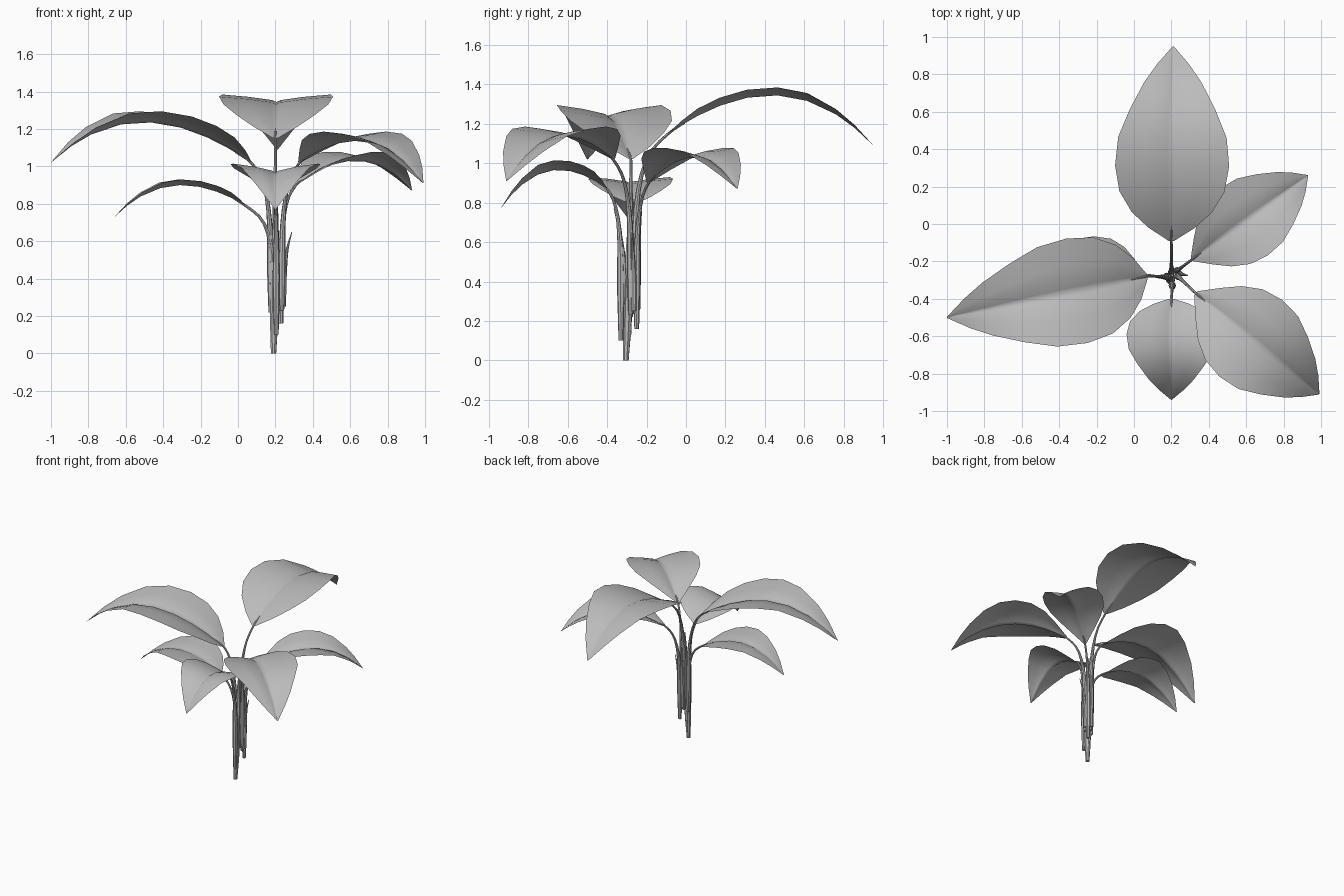
import bpy, bmesh
from mathutils import Vector

cube = bpy.data.objects.get("Cube")
if cube:
    bpy.data.objects.remove(cube, do_unlink=True)

# One plain grey for the whole plant
grey = bpy.data.materials.new("plant_grey")
grey.use_nodes = True
colour = (0.5, 0.5, 0.5, 1)
grey.diffuse_color = colour
grey.node_tree.nodes["Principled BSDF"].inputs["Base Color"].default_value = colour


def along(points, t):
    """Catmull-Rom point on a path, t from 0 to 1."""
    ends = [points[0] * 2 - points[1]] + points + [points[-1] * 2 - points[-2]]
    place = t * (len(points) - 1)
    i = min(int(place), len(points) - 2)
    f = place - i
    a, b, c, d = ends[i:i + 4]
    return (b * 2 + (c - a) * f + (a * 2 - b * 5 + c * 4 - d) * f ** 2
            + (b * 3 - a - c * 3 + d) * f ** 3) / 2


# Blade outline: position along the rib and share of the half width
OUTLINE = [(0, .05), (.05, .4), (.12, .7), (.22, .92), (.35, 1),
           (.5, .95), (.65, .75), (.8, .5), (.9, .28), (1, .01)]
# Blade section: share of the half width and share of the edge lift
HALF = [(.08, .25), (.5, .68), (1, 1)]
SECTION = [(-across, up) for across, up in reversed(HALF)] + [(0, 0)] + HALF


def rib_point(base, tip, arch, t):
    """Point on an arched rib that drops more steeply near its tip."""
    rise = arch * 4 * t * (1 - t) * (.85 + .3 * t)
    return base.lerp(tip, t) + Vector((0, 0, rise))


def leaf(name, base, tip, arch, width, lift, fullness):
    bm = bmesh.new()
    direction = tip - base
    side = Vector((-direction.y, direction.x, 0)).normalized()
    rows = []
    for position, share in OUTLINE:
        centre = rib_point(base, tip, arch, position ** (1 / fullness))
        rise = lift * min(1, share * 1.3)
        rows.append([bm.verts.new(centre + side * across * share * width
                                  + Vector((0, 0, rise * up)))
                     for across, up in SECTION])
    for near, far in zip(rows, rows[1:]):
        for i in range(len(SECTION) - 1):
            face = bm.faces.new((near[i], far[i], far[i + 1], near[i + 1]))
            face.smooth = True
    mesh = bpy.data.meshes.new(name)
    bm.to_mesh(mesh)
    bm.free()
    mesh.materials.append(grey)
    bpy.context.collection.objects.link(bpy.data.objects.new(name, mesh))


def stem(name, path, radii, steps=14):
    """Round tapering tube along a smooth path."""
    curve = bpy.data.curves.new(name, "CURVE")
    curve.dimensions = "3D"
    curve.bevel_depth = 1
    curve.bevel_resolution = 2
    curve.use_fill_caps = True
    spline = curve.splines.new("POLY")
    spline.points.add(steps)
    for i, point in enumerate(spline.points):
        point.co = (*along(path, i / steps), 1)
        point.radius = along(radii, i / steps)
    curve.materials.append(grey)
    obj = bpy.data.objects.new(name, curve)
    bpy.context.collection.objects.link(obj)
    bpy.ops.object.select_all(action="DESELECT")
    obj.select_set(True)
    bpy.context.view_layer.objects.active = obj
    bpy.ops.object.convert(target="MESH")
    bpy.ops.object.shade_smooth_by_angle()


def stalk_and_leaf(name, root, base, tip, arch, width, lift, fullness=1.0):
    """Leaf on a stalk that rises straight, then bends out into the rib."""
    root, base, tip = Vector(root), Vector(base), Vector(tip)
    leaf(name + "_leaf", base, tip, arch, width, lift, fullness)
    path = [root]
    for outward, height in ((0, .45), (.08, .72), (.4, .9)):
        point = root.lerp(base, outward)
        point.z = base.z * height
        path.append(point)
    path += [base, rib_point(base, tip, arch, .08)]
    stem(name + "_stalk", path, [.012, .02, .013, .008, .007, .003])


# Six leaves around the cluster
stalk_and_leaf("back", root=(.2, -.26, .24), base=(.2, -.09, 1.15),
               tip=(.21, .95, 1.09), arch=.225, width=.305, lift=.04, fullness=1.1)
stalk_and_leaf("large_right", root=(.175, -.28, .22), base=(.07, -.28, 1.02),
               tip=(-1, -.5, 1.02), arch=.215, width=.285, lift=.06)
stalk_and_leaf("small_right", root=(.19, -.29, .12), base=(.04, -.27, .79),
               tip=(-.66, -.3, .73), arch=.14, width=.215, lift=.03)
stalk_and_leaf("left_back", root=(.23, -.25, .16), base=(.31, -.19, .9),
               tip=(.93, .26, .87), arch=.145, width=.22, lift=.05, fullness=1.3)
stalk_and_leaf("front", root=(.205, -.33, .1), base=(.2, -.4, .87),
               tip=(.2, -.94, .77), arch=.145, width=.24, lift=.05)
stalk_and_leaf("left_front", root=(.235, -.28, .23), base=(.33, -.37, 1.02),
               tip=(.99, -.91, .91), arch=.17, width=.265, lift=.05, fullness=1.3)

# Central rootstock, slightly leaning
foot, crown = Vector((.19, -.305, 0)), Vector((.205, -.275, .85))
stem("rootstock", [foot, foot.lerp(crown, .5), crown], [.015, .024, .024, .018, .006])

# Split sheath tips that peel outward from the stalks
for name, root, lean, height in (
        ("left", Vector((.243, -.265, .25)), Vector((.045, -.01, 0)), .4),
        ("front", Vector((.203, -.315, .3)), Vector((0, -.05, 0)), .47),
        ("back", Vector((.203, -.245, .26)), Vector((0, .02, 0)), .5)):
    sheath = [root + lean * t ** 3 + Vector((0, 0, height * t)) for t in (0, .4, .75, 1)]
    stem(name + "_sheath", sheath, [.014, .015, .008, .002])
